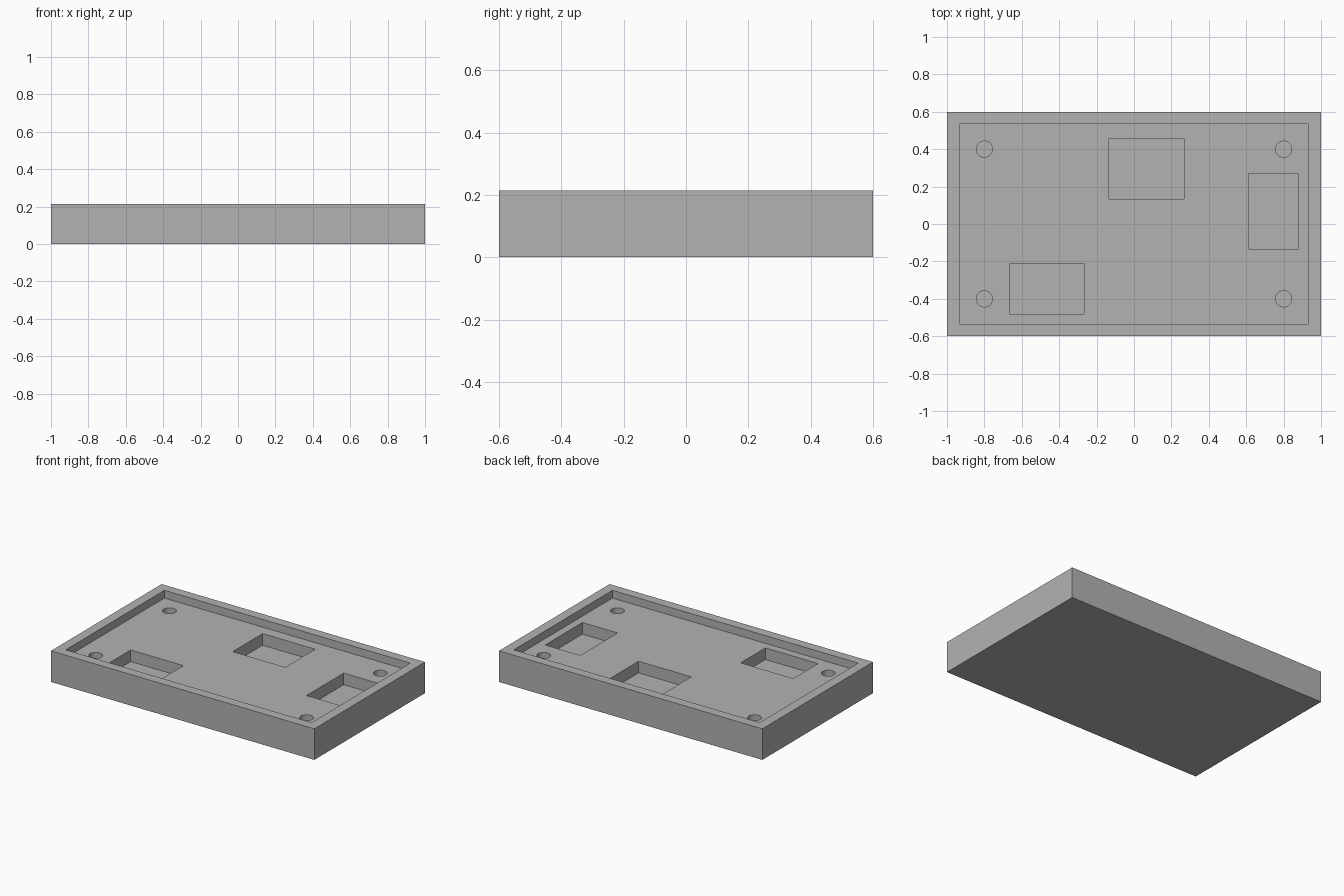
import bpy

if "Cube" in bpy.data.objects:
    bpy.data.objects.remove(bpy.data.objects["Cube"])

HEIGHT = 0.2133
FLOOR = 0.16          # floor of the shallow tray
POCKET_FLOOR = 0.08   # bottom of pockets and screw holes
ABOVE = 0.3           # cutters rise past the top

grey = bpy.data.materials.new("plain grey")
grey.diffuse_color = (0.45, 0.45, 0.45, 1)
grey.use_nodes = True
grey.node_tree.nodes["Principled BSDF"].inputs["Base Color"].default_value = grey.diffuse_color


def box(name, x0, x1, y0, y1, z0, z1):
    bpy.ops.mesh.primitive_cube_add(
        size=1, location=((x0 + x1) / 2, (y0 + y1) / 2, (z0 + z1) / 2))
    ob = bpy.context.object
    ob.name = name
    ob.scale = (x1 - x0, y1 - y0, z1 - z0)
    bpy.ops.object.transform_apply(location=True, rotation=False, scale=True)
    ob.data.materials.append(grey)
    return ob


# Solid block
tray = box("tray", -1, 1, -0.6, 0.6, 0, HEIGHT)

# Shallow recess leaving a rim
cutters = [box("recess_cutter", -0.9333, 0.9333, -0.5347, 0.5347, FLOOR, ABOVE)]

# Three deeper rectangular pockets
for x0, x1, y0, y1 in ((-0.1333, 0.2667, 0.1333, 0.457),
                       (0.6133, 0.88, -0.1333, 0.27),
                       (-0.6667, -0.2667, -0.48, -0.2113)):
    cutters.append(box("pocket_cutter", x0, x1, y0, y1, POCKET_FLOOR, ABOVE))

# Four round screw holes near the corners
for x in (-0.8, 0.8):
    for y in (-0.4, 0.4):
        bpy.ops.mesh.primitive_cylinder_add(
            vertices=48, radius=0.0433, depth=ABOVE - POCKET_FLOOR,
            location=(x, y, (ABOVE + POCKET_FLOOR) / 2))
        hole = bpy.context.object
        hole.name = "screw_hole_cutter"
        hole.data.materials.append(grey)
        cutters.append(hole)

# Carve everything out of the block
bpy.ops.object.select_all(action='DESELECT')
tray.select_set(True)
bpy.context.view_layer.objects.active = tray
for cutter in cutters:
    mod = tray.modifiers.new("carve", 'BOOLEAN')
    mod.operation = 'DIFFERENCE'
    mod.solver = 'EXACT'
    mod.object = cutter
    bpy.ops.object.modifier_apply(modifier=mod.name)
    bpy.data.objects.remove(cutter)

# Smooth hole walls, sharp edges elsewhere
bpy.ops.object.shade_smooth_by_angle()
